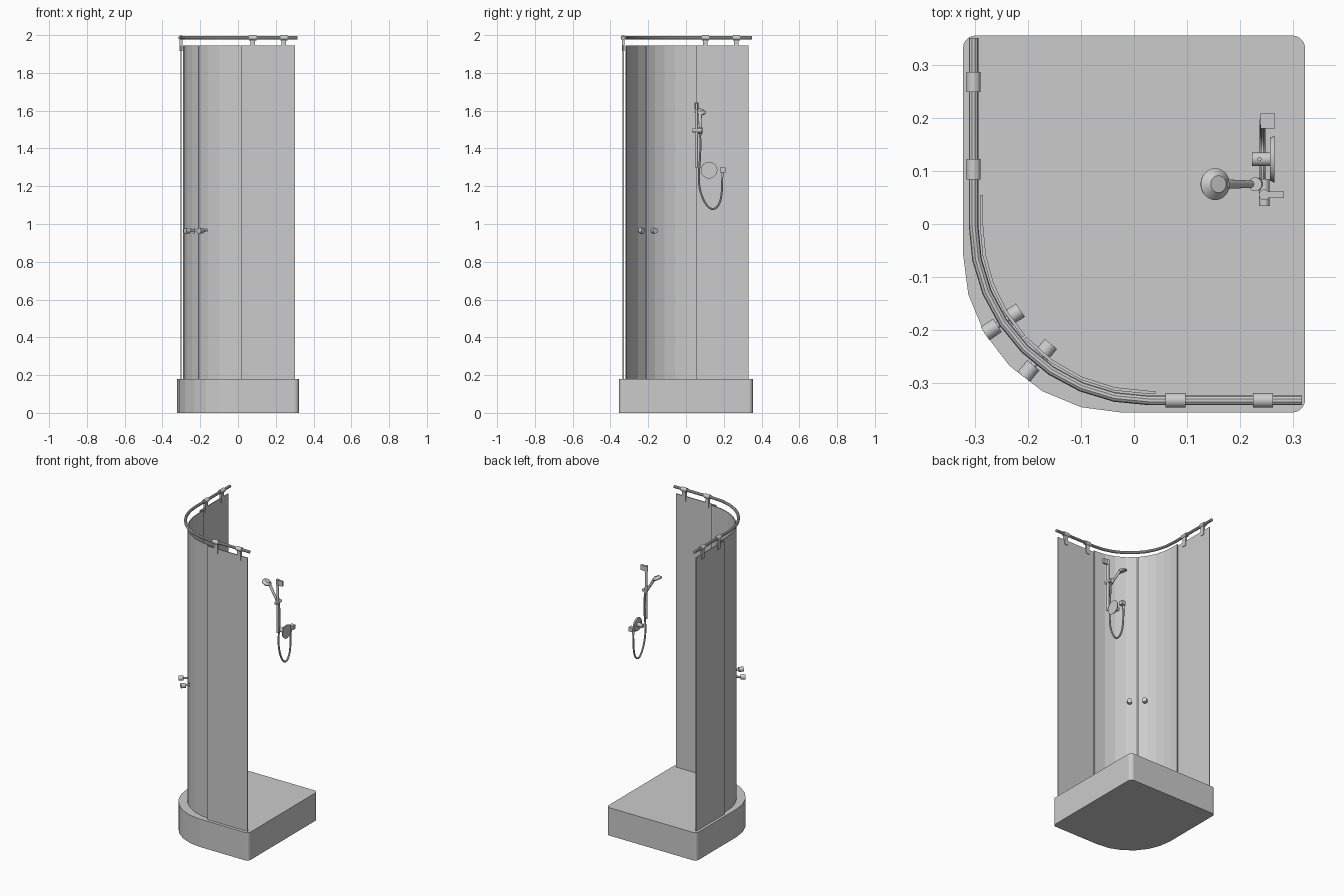
import bpy, bmesh, math
from mathutils import Vector

cube = bpy.data.objects.get("Cube")
if cube:
    bpy.data.objects.remove(cube)

grey = bpy.data.materials.new("neutral grey")
grey.use_nodes = True
COLOUR = (0.6, 0.6, 0.6, 1)
grey.diffuse_color = COLOUR
grey.node_tree.nodes["Principled BSDF"].inputs["Base Color"].default_value = COLOUR


def finish(obj, name, smooth=True):
    obj.name = name
    obj.data.materials.clear()
    obj.data.materials.append(grey)
    bpy.ops.object.select_all(action='DESELECT')
    obj.select_set(True)
    bpy.context.view_layer.objects.active = obj
    if smooth:
        bpy.ops.object.shade_smooth_by_angle(angle=math.radians(35))
    return obj


def prism(name, outline, z0, z1, smooth=False):
    """Extrude a flat outline from z0 up to z1."""
    bm = bmesh.new()
    face = bm.faces.new([bm.verts.new((x, y, z0)) for x, y in outline])
    top = bmesh.ops.extrude_face_region(bm, geom=[face])["geom"]
    bmesh.ops.translate(bm, vec=(0, 0, z1 - z0),
                        verts=[v for v in top if isinstance(v, bmesh.types.BMVert)])
    bmesh.ops.recalc_face_normals(bm, faces=bm.faces)
    mesh = bpy.data.meshes.new(name)
    bm.to_mesh(mesh)
    bm.free()
    obj = bpy.data.objects.new(name, mesh)
    bpy.context.collection.objects.link(obj)
    return finish(obj, name, smooth)


def box(name, x, y, z):
    """Box given by its (low, high) range on each axis."""
    return prism(name, [(x[0], y[0]), (x[1], y[0]), (x[1], y[1]), (x[0], y[1])], *z)


def rod(name, a, b, r, r2=None, sides=20):
    """Cylinder or cone from point a to point b."""
    a, b = Vector(a), Vector(b)
    bpy.ops.mesh.primitive_cone_add(vertices=sides, radius1=r, radius2=r if r2 is None else r2,
                                    depth=(b - a).length, location=(a + b) / 2)
    obj = bpy.context.object
    obj.rotation_euler = (b - a).to_track_quat('Z', 'Y').to_euler()
    return finish(obj, name)


def tube(name, points, r, kind='POLY'):
    """Round tube along a path."""
    curve = bpy.data.curves.new(name, 'CURVE')
    curve.dimensions = '3D'
    curve.bevel_depth = r
    curve.bevel_resolution = 3
    curve.use_fill_caps = True
    spline = curve.splines.new(kind)
    spline.points.add(len(points) - 1)
    for p, co in zip(spline.points, points):
        p.co = (*co, 1)
    if kind == 'NURBS':
        spline.use_endpoint_u = True
        spline.order_u = 4
        spline.resolution_u = 6
    obj = bpy.data.objects.new(name, curve)
    bpy.context.collection.objects.link(obj)
    bpy.ops.object.select_all(action='DESELECT')
    obj.select_set(True)
    bpy.context.view_layer.objects.active = obj
    bpy.ops.object.convert(target='MESH')
    return finish(bpy.context.object, name)


def arc(cx, cy, r, start, end, n):
    """Points on a circle, angles in degrees."""
    angles = [math.radians(start + (end - start) * i / n) for i in range(n + 1)]
    return [(cx + r * math.cos(a), cy + r * math.sin(a)) for a in angles]


# Shower tray: three tight corners and one wide quarter round
X, Y, C = 0.322, 0.355, 0.025
prism("shower_tray",
      arc(-X + 0.3, -Y + 0.3, 0.3, 180, 270, 6) + arc(X - C, -Y + C, C, 270, 360, 5)
      + arc(X - C, Y - C, C, 0, 90, 5) + arc(-X + C, Y - C, C, 90, 180, 5), 0, 0.18)

# Top rail
CX, CY, R = 0.028, -0.002, 0.33
RAIL_Z = 1.986
bend = arc(CX, CY, R, 180, 270, 8)
tube("top_rail", [(x, y, RAIL_Z) for x, y in [(CX - R, 0.35)] + bend + [(0.316, CY - R)]], 0.009)

# Fixed glass panels
GLASS_Z = (0.18, 1.945)
GX, GY = CX - R, CY - R
box("left_fixed_panel", (GX - 0.003, GX + 0.003), (0.045, 0.33), GLASS_Z)
box("front_fixed_panel", (0.015, 0.303), (GY - 0.003, GY + 0.003), GLASS_Z)

# Curved sliding doors, meeting at a narrow gap
R_IN, R_OUT, SEAM = 0.312, 0.318, 222


def door(name, start, end, tail, tail_first):
    loops = []
    for r in (R_IN, R_OUT):
        pts = arc(CX, CY, r, start, end, 4)
        extra = (CX - r, tail) if tail_first else (tail, CY - r)
        loops.append([extra] + pts if tail_first else pts + [extra])
    prism(name, loops[0] + loops[1][::-1], *GLASS_Z)


door("right_door", 180, SEAM - 0.4, 0.055, True)
door("left_door", SEAM + 0.4, 270, 0.04, False)

# Rail brackets with straps over the fixed glass
H = 0.019
for i, y in enumerate((0.103, 0.267)):
    rod(f"side_bracket_{i}", (GX, y - H, RAIL_Z), (GX, y + H, RAIL_Z), 0.0135)
    box(f"side_strap_{i}", (GX - 0.008, GX + 0.007), (y - 0.012, y + 0.012), (1.915, RAIL_Z))
for i, x in enumerate((0.078, 0.243)):
    rod(f"front_bracket_{i}", (x - H, GY, RAIL_Z), (x + H, GY, RAIL_Z), 0.0135)
    box(f"front_strap_{i}", (x - 0.012, x + 0.012), (GY - 0.008, GY + 0.007), (1.915, RAIL_Z))

# Door knobs, inside and outside on a shared stem
for side, angle in (("right", 213.5), ("left", 230.5)):
    d = Vector((math.cos(math.radians(angle)), math.sin(math.radians(angle)), 0))
    c = Vector((CX, CY, 0.965))
    rod(f"{side}_knob_stem", c + d * 0.3, c + d * 0.36, 0.006)
    rod(f"{side}_inner_knob", c + d * 0.29, c + d * 0.318, 0.015)
    rod(f"{side}_outer_knob", c + d * 0.342, c + d * 0.37, 0.015)

# Slide bar with its wall mount
BX, BY = 0.245, 0.055
rod("slide_bar", (BX, BY, 1.30), (BX, BY, 1.64), 0.008)
rod("bar_top_cap", (BX, BY, 1.605), (BX, BY, 1.642), 0.010)
box("bar_wall_mount", (BX, 0.282), (BY - 0.006, BY + 0.006), (1.607, 1.64))

# Handset holder sliding on the bar
rod("slider_body", (BX, 0.034, 1.495), (BX, 0.085, 1.495), 0.010)
rod("handset_holder", (0.236, 0.075, 1.478), (0.228, 0.075, 1.508), 0.011, 0.013)

# Handset: tapered handle and tilted spray head
head = Vector((0.153, 0.075, 1.592))
rod("handset_handle", (0.24, 0.075, 1.47), (0.172, 0.075, 1.585), 0.006, 0.009)
normal = Vector((-0.42, 0, -0.9)).normalized()
rod("spray_head_back", head - normal * 0.014, head, 0.016, 0.03, 28)
rod("spray_head", head, head + normal * 0.006, 0.03, 0.028, 28)

# Mixer valve: round wall plate, control knob and pointer
VY, VZ = 0.122, 1.285
rod("valve_plate", (0.264, VY, VZ), (0.256, VY, VZ), 0.044, 0.04, 32)
rod("valve_knob", (0.258, VY, VZ), (0.222, VY, VZ), 0.013)
rod("valve_lever", (0.236, VY, VZ), (0.236, VY, VZ + 0.022), 0.004)

# Wall outlet and hose
box("wall_outlet", (0.238, 0.265), (0.18, 0.208), (1.272, 1.298))
rod("outlet_nut", (0.242, 0.192, 1.25), (0.242, 0.192, 1.275), 0.007)
tube("shower_hose", [(0.242, 0.192, 1.255), (0.242, 0.192, 1.18), (0.242, 0.185, 1.1),
                     (0.242, 0.135, 1.065), (0.242, 0.092, 1.12), (0.242, 0.066, 1.2),
                     (0.242, 0.068, 1.29), (0.248, 0.078, 1.38), (0.24, 0.075, 1.475)],
     0.0055, 'NURBS')
